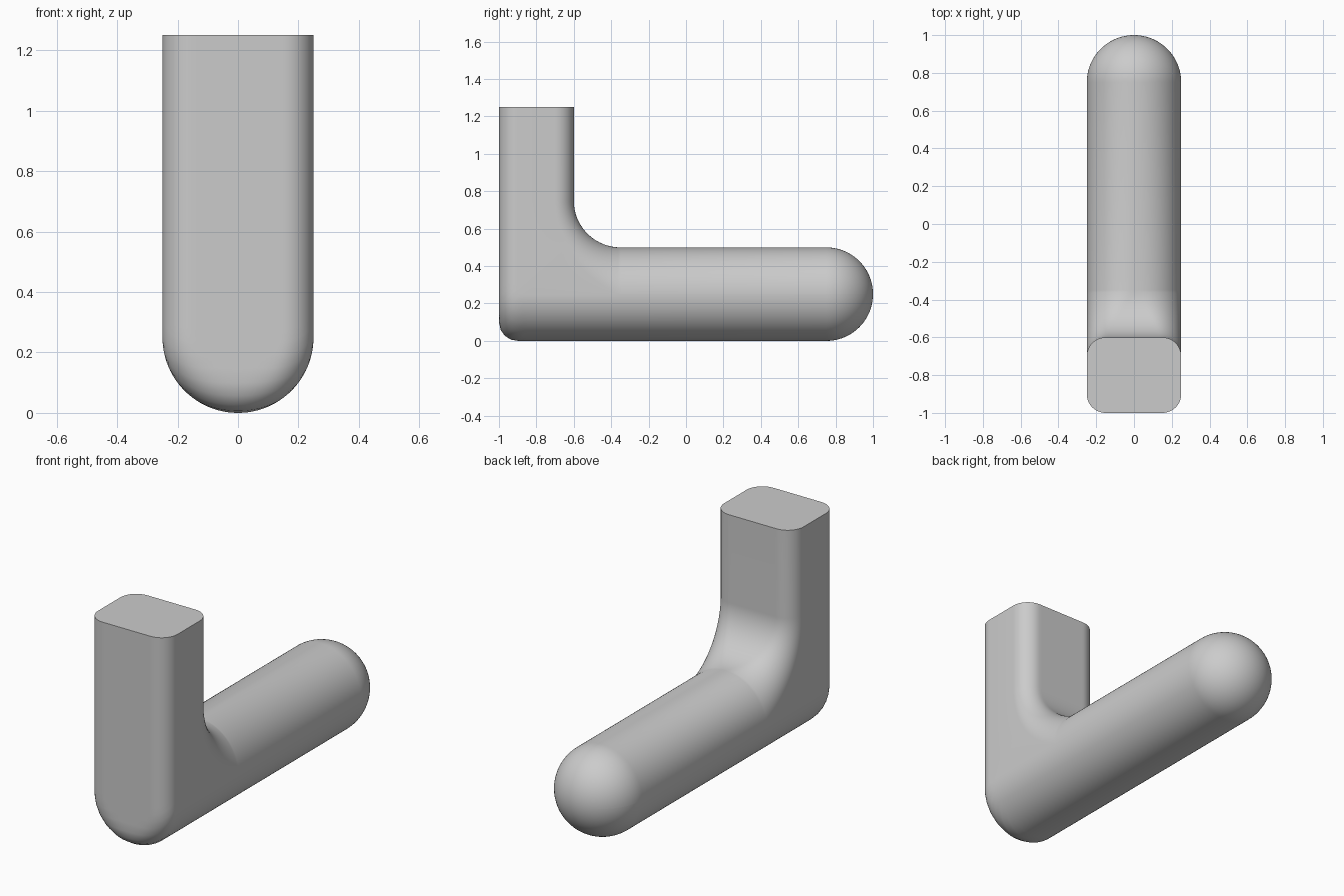
import bpy, bmesh
from math import sin, cos, pi, hypot, sqrt, radians

if "Cube" in bpy.data.objects:
    bpy.data.objects.remove(bpy.data.objects["Cube"], do_unlink=True)

R = 0.25             # half width, tube radius and inner bend radius
EDGE = 0.1           # rounding of the post edges
PIVOT = (-0.35, 0.75)  # centre of the inner bend (y, z)
SEG = 24             # segments per quarter turn


def inside_heel(x, y, z):
    """U-shaped prism with a rounded front edge."""
    rho = hypot(x, min(z - R, 0))
    if rho > R + 1e-7:
        return False
    over = min(max(rho - (R - EDGE), 0), EDGE)
    return y >= -1 + EDGE - sqrt(EDGE ** 2 - over ** 2)


def outer_reach(x, dy, dz):
    low, high = 0.0, 2.0
    for _ in range(40):
        mid = (low + high) / 2
        if inside_heel(x, PIVOT[0] + dy * mid, PIVOT[1] + dz * mid):
            low = mid
        else:
            high = mid
    return low


def section(s):
    """Closed outline on a plane through the pivot; s = 0 post, s = 1 tube."""
    dy, dz = -cos(s * pi / 2), -sin(s * pi / 2)
    r = EDGE + (R - EDGE) * s ** 2
    inner, outer = [], []
    for i in range(-SEG, SEG + 1):
        x = R * sin(i / SEG * pi / 2)
        over = min(max(abs(x) - (R - r), 0), r)
        d_in = R + r - sqrt(r * r - over * over)
        d_out = max(d_in, outer_reach(x, dy, dz))
        inner.append((x, PIVOT[0] + dy * d_in, PIVOT[1] + dz * d_in))
        outer.append((x, PIVOT[0] + dy * d_out, PIVOT[1] + dz * d_out))
    return inner + outer[::-1]


# Post top, bend, straight tube and domed end as one run of outlines
post, tube = section(0), section(1)
rings = [[(x, y, 1.25) for x, y, z in post]]
rings += [section(i / 40) for i in range(41)]
for i in range(SEG + 1):
    a = i / SEG * pi / 2
    rings.append([(x * cos(a), 0.75 + R * sin(a), R + (z - R) * cos(a))
                  for x, y, z in tube])

bm = bmesh.new()
loops = [[bm.verts.new(p) for p in ring] for ring in rings]
bm.faces.new(loops[0])
for a, b in zip(loops, loops[1:]):
    for j in range(len(a)):
        k = (j + 1) % len(a)
        bm.faces.new((a[j], a[k], b[k], b[j]))
bmesh.ops.remove_doubles(bm, verts=bm.verts, dist=1e-4)
bmesh.ops.recalc_face_normals(bm, faces=bm.faces)
mesh = bpy.data.meshes.new("bent_handle")
bm.to_mesh(mesh)
bm.free()
body = bpy.data.objects.new("bent_handle", mesh)
bpy.context.collection.objects.link(body)

# Plain grey
grey = bpy.data.materials.new("plain_grey")
grey.use_nodes = True
colour = (0.6, 0.6, 0.6, 1)
grey.diffuse_color = colour
grey.node_tree.nodes["Principled BSDF"].inputs["Base Color"].default_value = colour
mesh.materials.append(grey)

bpy.context.view_layer.objects.active = body
body.select_set(True)
bpy.ops.object.shade_smooth_by_angle(angle=radians(35))
